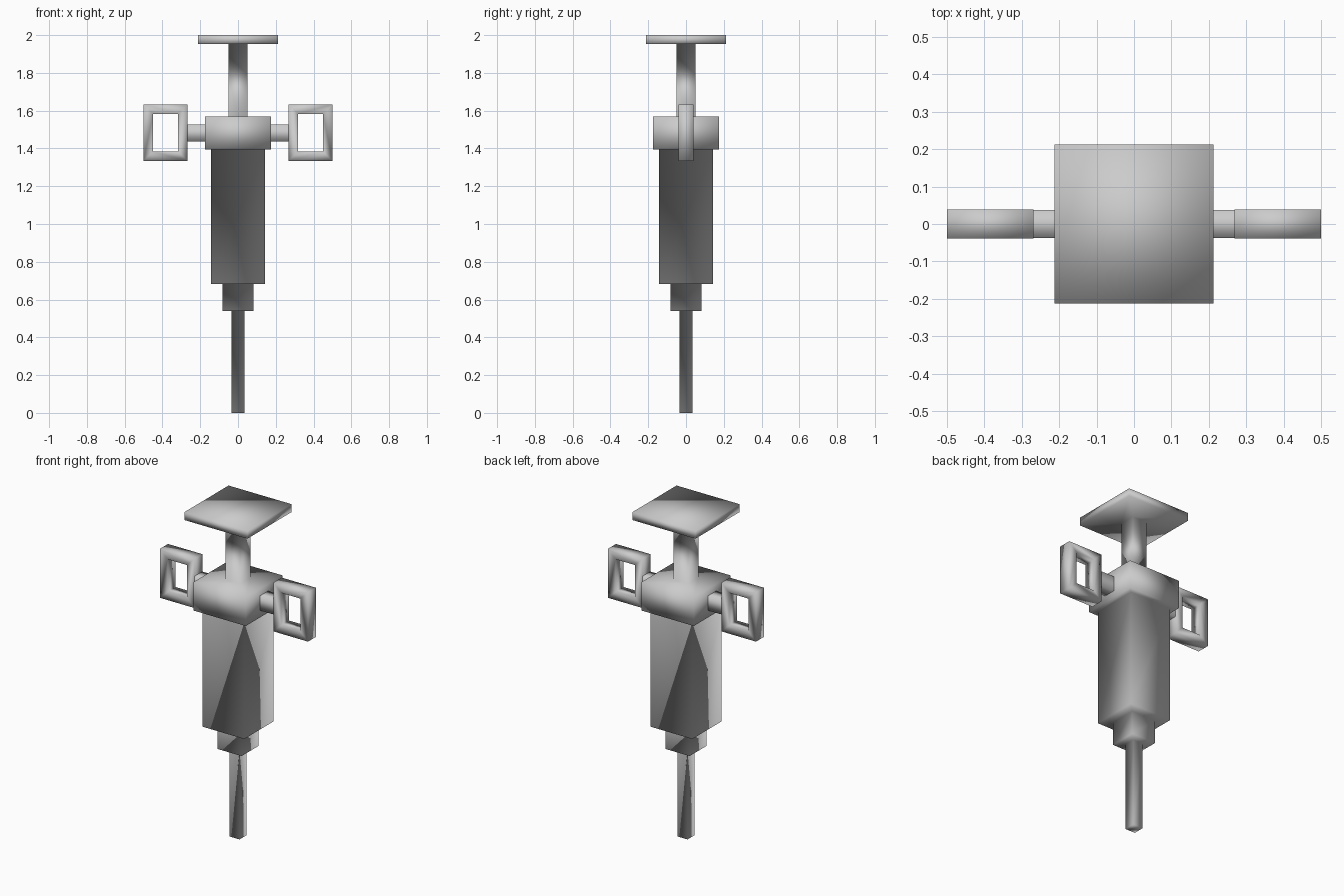
import bpy, bmesh

if "Cube" in bpy.data.objects:
    bpy.data.objects.remove(bpy.data.objects["Cube"])

grey = bpy.data.materials.new("plain grey")
grey.diffuse_color = (0.6, 0.6, 0.6, 1)
grey.use_nodes = True
grey.node_tree.nodes["Principled BSDF"].inputs["Base Color"].default_value = grey.diffuse_color


def finish(bm, name):
    """Turn a bmesh into a smooth-shaded grey object."""
    bmesh.ops.recalc_face_normals(bm, faces=bm.faces)
    mesh = bpy.data.meshes.new(name)
    for f in bm.faces:
        f.smooth = True
    bm.to_mesh(mesh)
    bm.free()
    mesh.materials.append(grey)
    obj = bpy.data.objects.new(name, mesh)
    bpy.context.collection.objects.link(obj)
    return obj


def bridge(bm, a, b):
    """Join two four-point loops with quads."""
    for i in range(4):
        j = (i + 1) % 4
        bm.faces.new((a[i], a[j], b[j], b[i]))


def square(bm, r, z):
    return [bm.verts.new((x * r, y * r, z))
            for x, y in ((-1, -1), (1, -1), (1, 1), (-1, 1))]


def rect_xz(bm, x0, x1, z0, z1, y):
    return [bm.verts.new((x, y, z))
            for x, z in ((x0, z0), (x1, z0), (x1, z1), (x0, z1))]


# Syringe column: needle, hub, barrel, collar, plunger rod, thumb plate
profile = [(0.034, 0), (0.034, 0.54), (0.082, 0.54), (0.082, 0.683),
           (0.142, 0.683), (0.142, 1.395), (0.176, 1.395), (0.176, 1.57),
           (0.05, 1.57), (0.05, 1.952), (0.213, 1.952), (0.213, 2.0)]
bm = bmesh.new()
rings = [square(bm, r, z) for r, z in profile]
for lower, upper in zip(rings, rings[1:]):
    bridge(bm, lower, upper)
bm.faces.new(rings[0])
bm.faces.new(rings[-1])
finish(bm, "syringe_column")

for side, sx in (("left", -1), ("right", 1)):
    # Rectangular finger loop
    bm = bmesh.new()
    outer, inner = [], []
    for y in (-0.039, 0.039):
        outer.append(rect_xz(bm, sx * 0.268, sx * 0.5, 1.334, 1.633, y))
        inner.append(rect_xz(bm, sx * 0.318, sx * 0.449, 1.384, 1.583, y))
        bridge(bm, outer[-1], inner[-1])
    bridge(bm, *outer)
    bridge(bm, *inner)
    finish(bm, side + "_finger_loop")

    # Short arm joining the loop to the collar
    bm = bmesh.new()
    ends = [[bm.verts.new((sx * x, y, z)) for y, z in
             ((-0.038, 1.437), (0.038, 1.437), (0.038, 1.527), (-0.038, 1.527))]
            for x in (0.176, 0.268)]
    bridge(bm, *ends)
    finish(bm, side + "_loop_arm")
